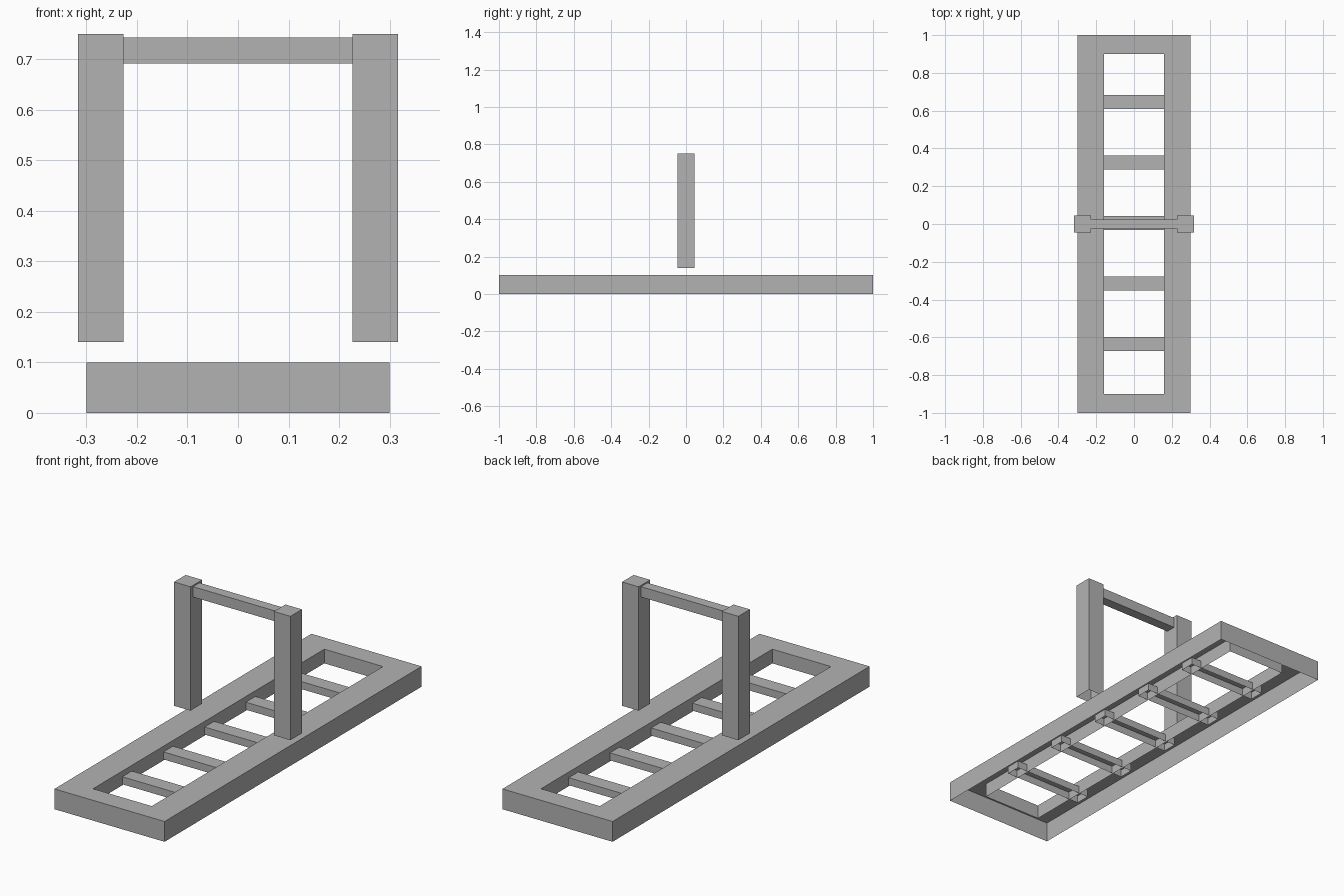
import bpy
import bmesh

cube = bpy.data.objects.get("Cube")
if cube:
    bpy.data.objects.remove(cube, do_unlink=True)

# Single plain grey
grey = bpy.data.materials.new("plain_grey")
grey.use_nodes = True
colour = (0.45, 0.45, 0.45, 1)
grey.diffuse_color = colour
grey.node_tree.nodes["Principled BSDF"].inputs["Base Color"].default_value = colour


def finish(name, bm):
    bmesh.ops.recalc_face_normals(bm, faces=bm.faces)
    mesh = bpy.data.meshes.new(name)
    bm.to_mesh(mesh)
    bm.free()
    mesh.materials.append(grey)
    obj = bpy.data.objects.new(name, mesh)
    bpy.context.collection.objects.link(obj)
    return obj


def box(name, x, y, z, open_bottom=False):
    """Box from three (low, high) ranges, optionally without its underside."""
    bm = bmesh.new()
    bmesh.ops.create_cube(bm, size=1)
    for v in bm.verts:
        for i, (low, high) in enumerate((x, y, z)):
            v.co[i] = low if v.co[i] < 0 else high
    if open_bottom:
        bm.normal_update()
        under = [f for f in bm.faces if f.normal.z < -0.5]
        bmesh.ops.delete(bm, geom=under, context='FACES_ONLY')
    return finish(name, bm)


# Base frame: hollow shell with outer skirt, flat top and shorter inner skirt
bm = bmesh.new()
loops = []
for hx, hy, z in ((0.3, 1, 0), (0.3, 1, 0.1), (0.16, 0.9, 0.1), (0.16, 0.9, 0.03)):
    loops.append([bm.verts.new((sx * hx, sy * hy, z))
                  for sx, sy in ((-1, -1), (1, -1), (1, 1), (-1, 1))])
for lower, upper in zip(loops, loops[1:]):
    for i in range(4):
        j = (i + 1) % 4
        bm.faces.new((lower[i], lower[j], upper[j], upper[i]))
frame = finish("base_frame", bm)
# The outward side of the shell faces up on the flat top
top = max(frame.data.polygons, key=lambda p: abs(p.normal.z))
if top.normal.z < 0:
    frame.data.flip_normals()

# Five rungs running through the inner skirt
for i in range(5):
    y = -0.635 + 0.3205 * i
    box(f"rung_{i + 1}", (-0.215, 0.215), (y - 0.037, y + 0.037),
        (0.035, 0.072), open_bottom=True)

# Two posts hovering over the frame
for side, name in ((-1, "right_post"), (1, "left_post")):
    x = sorted((side * 0.227, side * 0.317))
    box(name, x, (-0.045, 0.045), (0.14, 0.75), open_bottom=True)

# Crossbar between the posts
box("crossbar", (-0.227, 0.227), (-0.025, 0.025), (0.692, 0.743))
